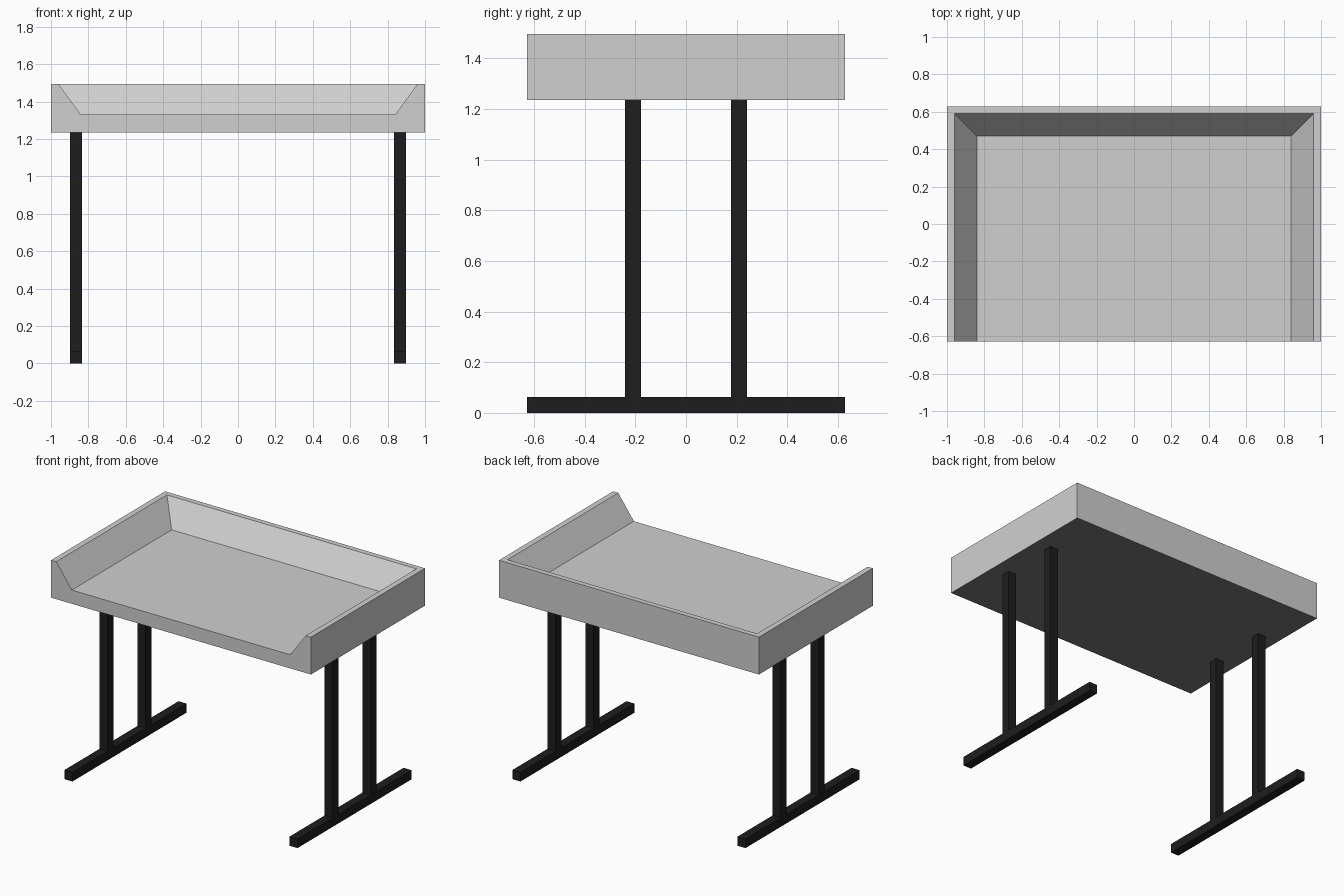
import bpy, bmesh

if "Cube" in bpy.data.objects:
    bpy.data.objects.remove(bpy.data.objects["Cube"])

W, D = 1.0, 0.627          # half width, half depth
Z_BOTTOM, Z_FLOOR, Z_TOP = 1.235, 1.33, 1.495


def material(name, value):
    m = bpy.data.materials.new(name)
    m.diffuse_color = (value, value, value, 1)
    m.use_nodes = True
    m.node_tree.nodes["Principled BSDF"].inputs["Base Color"].default_value = m.diffuse_color
    return m


grey = material("light_grey", 0.63)
dark = material("dark_grey", 0.19)
black = material("soft_black", 0.0125)


def add_object(name, bm, *mats):
    bmesh.ops.recalc_face_normals(bm, faces=bm.faces)
    mesh = bpy.data.meshes.new(name)
    bm.to_mesh(mesh)
    bm.free()
    for mat in mats:
        mesh.materials.append(mat)
    ob = bpy.data.objects.new(name, mesh)
    bpy.context.collection.objects.link(ob)
    return ob


def box(name, x, y, z, mat):
    """Box from (min, max) ranges."""
    bm = bmesh.new()
    bmesh.ops.create_cube(bm, size=1)
    for v in bm.verts:
        for i, (lo, hi) in enumerate((x, y, z)):
            v.co[i] = hi if v.co[i] > 0 else lo
    return add_object(name, bm, mat)


# Tray: four nested outlines, open at the front with sloped inner walls
bm = bmesh.new()


def outline(half_width, back, z):
    pts = ((-half_width, -D), (-half_width, back), (half_width, back), (half_width, -D))
    return [bm.verts.new((x, y, z)) for x, y in pts]


rings = [outline(W, D, Z_BOTTOM), outline(W, D, Z_TOP),
         outline(0.96, 0.59, Z_TOP), outline(0.84, 0.47, Z_FLOOR)]
for a, b in zip(rings, rings[1:]):
    for i in range(3):
        bm.faces.new((a[i], a[i + 1], b[i + 1], b[i]))
bm.faces.new(rings[0]).material_index = 1                          # dark underside
bm.faces.new(rings[3])                                             # tray floor
bm.faces.new([r[0] for r in rings] + [r[3] for r in reversed(rings)])  # front
add_object("tray", bm, grey, dark)

# Stands: a long foot with two posts on each side
for side, s in (("left", -1), ("right", 1)):
    xs = tuple(sorted((s * 0.835, s * 0.897)))
    box(side + "_foot", xs, (-D, D), (0, 0.063), black)
    for end, e in (("front", -1), ("back", 1)):
        ys = tuple(sorted((e * 0.178, e * 0.24)))
        box(f"{side}_{end}_post", xs, ys, (0.063, Z_BOTTOM), black)
